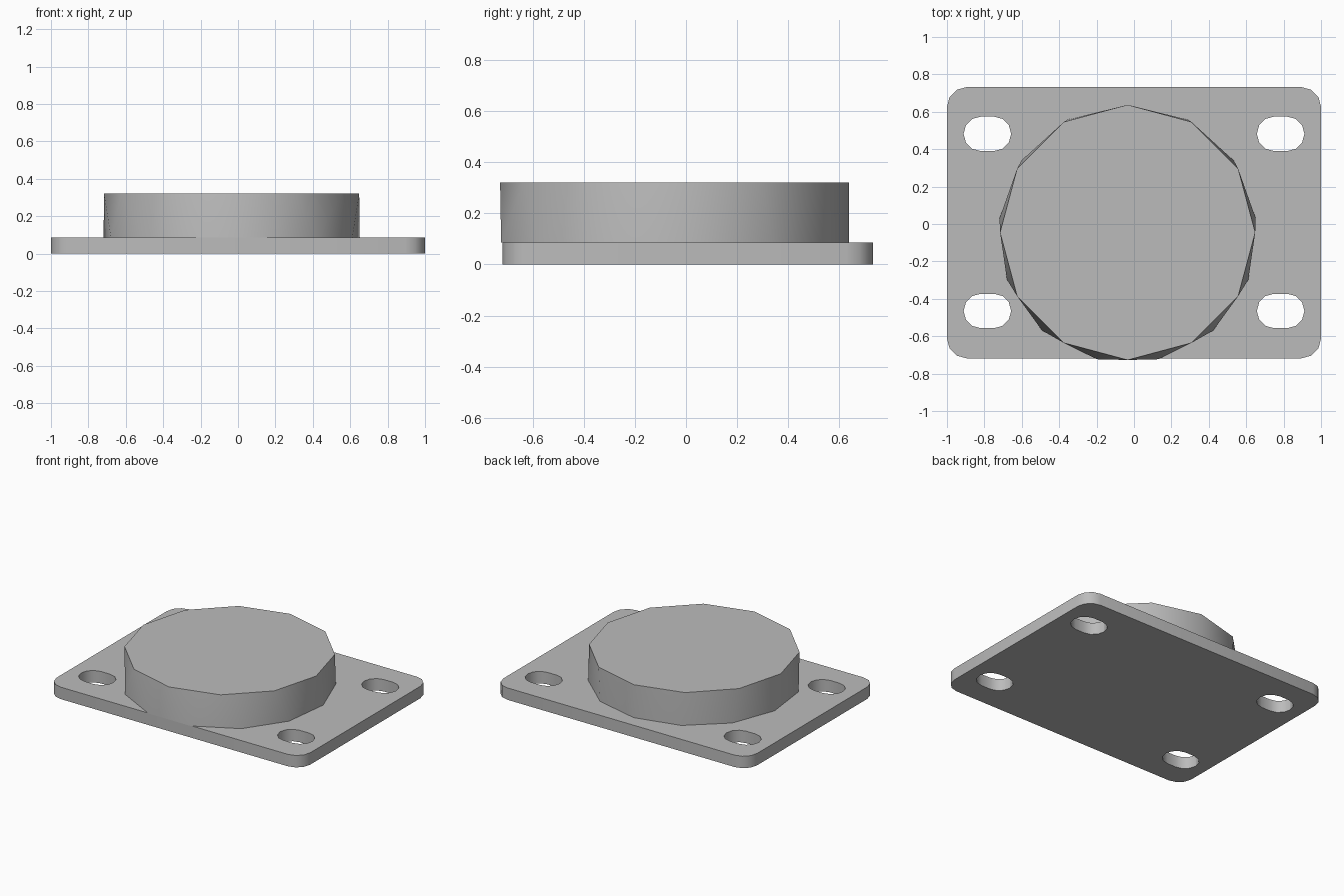
import bpy, bmesh, math
from mathutils import Vector

cube = bpy.data.objects.get("Cube")
if cube:
    bpy.data.objects.remove(cube, do_unlink=True)

grey = bpy.data.materials.new("plain grey")
grey.use_nodes = True
grey.diffuse_color = (0.5, 0.5, 0.5, 1)
grey.node_tree.nodes["Principled BSDF"].inputs["Base Color"].default_value = (0.5, 0.5, 0.5, 1)

PLATE_TOP = 0.085
DISC_TOP = 0.32


def finish(name, bm):
    """Turn a bmesh into a smooth-shaded object with crisp edges."""
    bmesh.ops.recalc_face_normals(bm, faces=bm.faces[:])
    mesh = bpy.data.meshes.new(name)
    bm.to_mesh(mesh)
    bm.free()
    mesh.materials.append(grey)
    obj = bpy.data.objects.new(name, mesh)
    bpy.context.collection.objects.link(obj)
    bpy.ops.object.select_all(action='DESELECT')
    obj.select_set(True)
    bpy.context.view_layer.objects.active = obj
    bpy.ops.object.shade_smooth_by_angle(angle=math.radians(35))


def rounded_outline(cx, cy, half_x, half_y, radius, steps):
    """Points of a rounded rectangle, counter-clockwise."""
    points = []
    for i, (sx, sy) in enumerate([(1, 1), (-1, 1), (-1, -1), (1, -1)]):
        for k in range(steps + 1):
            a = math.pi / 2 * (i + k / steps)
            points.append(Vector((cx + sx * (half_x - radius) + radius * math.cos(a),
                                  cy + sy * (half_y - radius) + radius * math.sin(a), 0)))
    return points


def ring(sides, cy, radius, z):
    """Regular polygon with one corner pointing to the back."""
    angles = [math.pi / 2 + math.tau * i / sides for i in range(sides)]
    return [Vector((-0.034 + radius * math.cos(a), cy + radius * math.sin(a), z)) for a in angles]


# Base plate with four slots
bm = bmesh.new()
outlines = [rounded_outline(0, 0.007, 1, 0.725, 0.105, 3)]
for x in (-0.784, 0.784):
    for y in (-0.465, 0.482):
        outlines.append(rounded_outline(x, y, 0.127, 0.092, 0.0915, 3))
edges = []
for outline in outlines:
    verts = [bm.verts.new(p) for p in outline]
    edges += [bm.edges.new((verts[i - 1], v)) for i, v in enumerate(verts)]
bmesh.ops.triangle_fill(bm, edges=edges, use_beauty=True, normal=(0, 0, 1))
lifted = bmesh.ops.extrude_face_region(bm, geom=bm.faces[:])
top_verts = [g for g in lifted["geom"] if isinstance(g, bmesh.types.BMVert)]
bmesh.ops.translate(bm, verts=top_verts, vec=(0, 0, PLATE_TOP))
finish("base_plate", bm)

# Raised disc: twelve sides on top blending into thirteen below
bm = bmesh.new()
for p in ring(12, -0.045, 0.682, DISC_TOP) + ring(13, -0.053, 0.69, PLATE_TOP):
    bm.verts.new(p)
bmesh.ops.convex_hull(bm, input=bm.verts[:])
finish("raised_disc", bm)
